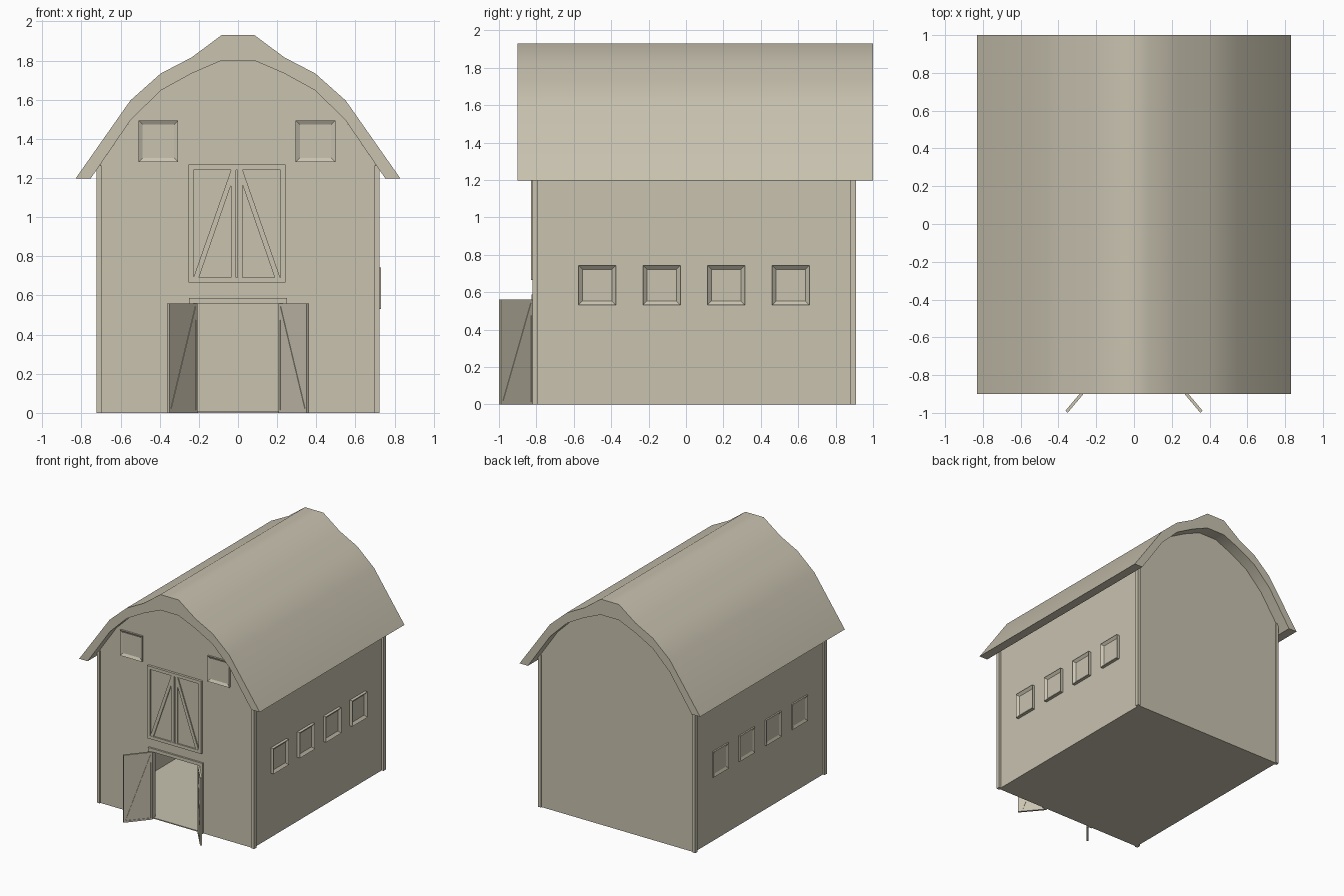
import bpy, bmesh, math
from mathutils import Vector

if "Cube" in bpy.data.objects:
    bpy.data.objects.remove(bpy.data.objects["Cube"])

tan = bpy.data.materials.new("tan_paint")
tan.diffuse_color = (0.58, 0.54, 0.43, 1)
tan.use_nodes = True
tan.node_tree.nodes["Principled BSDF"].inputs["Base Color"].default_value = tan.diffuse_color


def finish(name, bm, loc=(0, 0, 0), turn=0.0):
    bmesh.ops.recalc_face_normals(bm, faces=bm.faces)
    me = bpy.data.meshes.new(name)
    bm.to_mesh(me)
    bm.free()
    me.materials.append(tan)
    ob = bpy.data.objects.new(name, me)
    bpy.context.collection.objects.link(ob)
    ob.location = loc
    ob.rotation_euler.z = turn
    return ob


def build(name, solids, loc=(0, 0, 0), turn=0.0):
    """Each solid is an x-z outline extruded from y0 to y1."""
    bm = bmesh.new()
    for pts, y0, y1 in solids:
        face = bm.faces.new([bm.verts.new((x, y0, z)) for x, z in pts])
        ext = bmesh.ops.extrude_face_region(bm, geom=[face])["geom"]
        verts = [g for g in ext if isinstance(g, bmesh.types.BMVert)]
        bmesh.ops.translate(bm, verts=verts, vec=(0, y1 - y0, 0))
    return finish(name, bm, loc, turn)


def rect(x0, x1, z0, z1):
    return [(x0, z0), (x1, z0), (x1, z1), (x0, z1)]


def mirrored(half):
    return half + [(-x, z) for x, z in reversed(half)]


def window(name, loc, turn, w, h, depth):
    """Framed block with a recessed pane, facing local -y."""
    bm = bmesh.new()
    bmesh.ops.create_cube(bm, size=1)
    for v in bm.verts:
        v.co = Vector((v.co.x * w, (v.co.y - 0.5) * depth, v.co.z * h))
    bm.normal_update()
    front = min(bm.faces, key=lambda f: f.calc_center_median().y)
    bmesh.ops.inset_region(bm, faces=[front], thickness=0.03)
    bmesh.ops.translate(bm, verts=front.verts, vec=(0, depth * 0.6, 0))
    finish(name, bm, loc, turn)


def braced(a, b, z0, z1, y0, y1, g, g2):
    """Diagonal brace falling from x=a at the top to x=b at the bottom."""
    s = 1 if b > a else -1
    return ([(a, z1), (a, z1 - g), (b - s * g2, z0), (b, z0)], y0, y1)


def border(x0, x1, z0, z1, t, y0, y1):
    return [(rect(x0, x0 + t, z0, z1), y0, y1), (rect(x1 - t, x1, z0, z1), y0, y1),
            (rect(x0 + t, x1 - t, z0, z0 + t), y0, y1),
            (rect(x0 + t, x1 - t, z1 - t, z1), y0, y1)]


# Roof shell
outer = [(-0.83, 1.197), (-0.55, 1.596), (-0.395, 1.734), (-0.237, 1.816), (-0.084, 1.93)]
inner = [(-0.753, 1.197), (-0.55, 1.494), (-0.395, 1.647), (-0.237, 1.734), (-0.084, 1.80)]
roof = build("roof", [(mirrored(outer) + mirrored(inner)[::-1], -0.9, 1.0)])
bpy.context.view_layer.objects.active = roof
roof.select_set(True)
bpy.ops.object.shade_smooth_by_angle(angle=math.radians(40))
roof.select_set(False)

# Walls and floor, hollow inside with a doorway in the front
gable = mirrored([(-0.705, 0), (-0.705, 1.267)] + inner[1:])
doorway = [(0.21, 0), (0.21, 0.56), (-0.21, 0.56), (-0.21, 0)]
build("front_wall", [(gable + doorway, -0.81, -0.78)])
build("back_wall", [(gable, 0.87, 0.90)])
build("floor", [(rect(-0.705, 0.705, 0, 0.008), -0.81, 0.90)])
for side, s in (("left", -1), ("right", 1)):
    build(side + "_wall", [(rect(s * 0.675, s * 0.705, 0, 1.267), -0.81, 0.90)])
    for end, y0, y1 in (("front", -0.82, -0.79), ("back", 0.88, 0.91)):
        build(f"{end}_{side}_corner_post",
              [(rect(s * 0.697, s * 0.722, 0, 1.265), y0, y1)])

# Windows
for side, x in (("left", -0.407), ("right", 0.396)):
    window(f"gable_window_{side}", (x, -0.805, 1.388), 0, 0.202, 0.212, 0.02)
for i in range(4):
    y = -0.475 + 0.345 * i
    window(f"right_window_{i + 1}", (0.70, y, 0.638), math.pi / 2, 0.2, 0.212, 0.03)
    window(f"left_window_{i + 1}", (-0.70, y, 0.638), -math.pi / 2, 0.2, 0.212, 0.017)

# Closed loft doors with diagonal braces
c = -0.006
build("loft_door_panel", [(rect(c - 0.24, c + 0.24, 0.67, 1.26), -0.818, -0.80)])
build("loft_door_frame", border(c - 0.248, c + 0.248, 0.665, 1.268, 0.026, -0.83, -0.80))
for side, s in (("left", -1), ("right", 1)):
    build(f"loft_door_{side}_brace", [
        (rect(c + s * 0.004, c + s * 0.029, 0.69, 1.243), -0.827, -0.81),
        braced(c + s * 0.029, c + s * 0.222, 0.69, 1.243, -0.827, -0.81, 0.077, 0.028)])

# Doorway frame
build("doorway_frame", [(rect(-0.25, 0.25, 0.56, 0.587), -0.825, -0.78),
                        (rect(-0.25, -0.21, 0, 0.56), -0.82, -0.78),
                        (rect(0.21, 0.25, 0, 0.56), -0.82, -0.78)])

# Open barn doors, swung outward from their hinges
L, H, t = 0.226, 0.56, 0.008
for side, s in (("left", -1), ("right", 1)):
    build(f"barn_door_{side}",
          [(rect(0.002, L - 0.002, 0.002, H - 0.002), -0.004, 0.004)]
          + border(0, L, 0, H, 0.014, -t, t)
          + [braced(0.014, L - 0.014, 0.014, H - 0.014, -t + 0.001, t - 0.001, 0.07, 0.024)],
          (s * 0.212, -0.821, 0), math.atan2(-0.173, s * 0.145))
